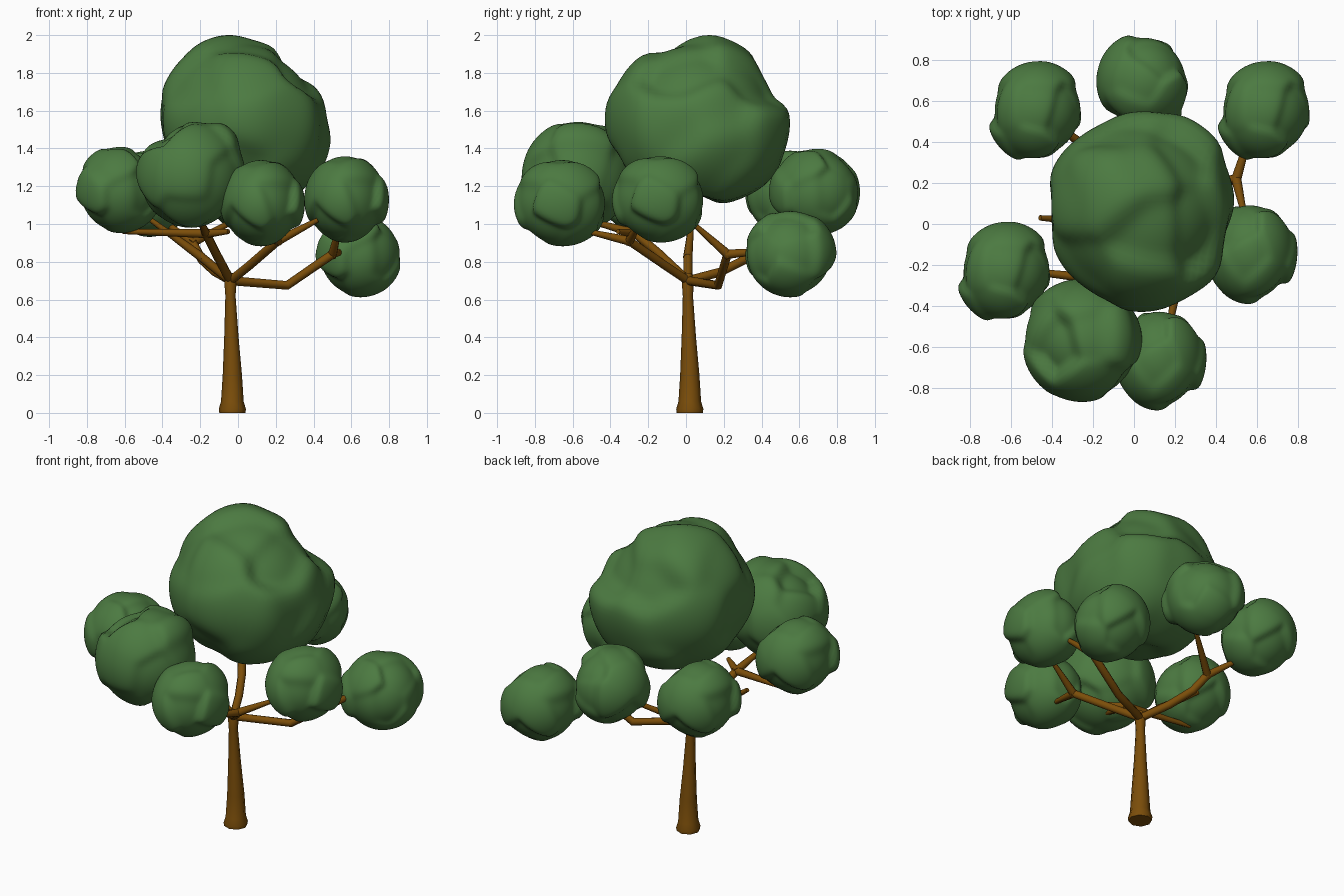
import bpy, bmesh
from math import exp, radians
from mathutils import Vector, Matrix

cube = bpy.data.objects.get("Cube")
if cube:
    bpy.data.objects.remove(cube, do_unlink=True)


def make_material(name, rgb):
    mat = bpy.data.materials.new(name)
    mat.use_nodes = True
    mat.diffuse_color = (*rgb, 1)
    mat.node_tree.nodes["Principled BSDF"].inputs["Base Color"].default_value = (*rgb, 1)
    return mat


leaf_green = make_material("leaf green", (0.072, 0.195, 0.053))
bark_brown = make_material("bark brown", (0.2, 0.076, 0.003))


def add_object(name, mesh, mat):
    """Link a smooth-shaded mesh that keeps its sharp edges."""
    mesh.name = name
    mesh.materials.clear()
    mesh.materials.append(mat)
    mesh.shade_smooth()
    mesh.set_sharp_from_angle(angle=radians(50))
    bpy.context.collection.objects.link(bpy.data.objects.new(name, mesh))


def foliage(name, center, half, guides, turn=0):
    """Lumpy ball of leaves whose radius follows guide points, fitted to a box."""
    points = [Vector(g) / 100 for g in guides]
    guide_data = [(p.normalized(), p.length) for p in points]
    bm = bmesh.new()
    bmesh.ops.create_icosphere(bm, subdivisions=5, radius=1)
    for v in bm.verts:
        d = v.co.normalized()
        weights = [exp(28 * (d.dot(n) - 1)) for n, r in guide_data]
        radius = sum(w * r for w, (n, r) in zip(weights, guide_data)) / sum(weights)
        v.co = d * radius
    bmesh.ops.rotate(bm, verts=bm.verts, matrix=Matrix.Rotation(radians(turn), 3, "Z"))
    for axis in range(3):
        values = [v.co[axis] for v in bm.verts]
        low, high = min(values), max(values)
        for v in bm.verts:
            t = (v.co[axis] - low) / (high - low)
            v.co[axis] = center[axis] + (2 * t - 1) * half[axis]
    mesh = bpy.data.meshes.new(name)
    bm.to_mesh(mesh)
    bm.free()
    add_object(name, mesh, leaf_green)


def limb(name, points):
    """Tapering round limb through (x, y, z, radius) points."""
    curve = bpy.data.curves.new(name, "CURVE")
    curve.dimensions = "3D"
    curve.bevel_depth = 1
    curve.bevel_resolution = 2
    curve.use_fill_caps = True
    spline = curve.splines.new("POLY")
    spline.points.add(len(points) - 1)
    for p, (x, y, z, r) in zip(spline.points, points):
        p.co = (x, y, z, 1)
        p.radius = r
    path = bpy.data.objects.new(name + " path", curve)
    bpy.context.collection.objects.link(path)
    graph = bpy.context.evaluated_depsgraph_get()
    mesh = bpy.data.meshes.new_from_object(path.evaluated_get(graph))
    bpy.data.objects.remove(path, do_unlink=True)
    add_object(name, mesh, bark_brown)


# Crown: guide points in hundredths around its centre, top to bottom
foliage("crown", (0.04, 0.06, 1.555), (0.45, 0.49, 0.445), [
    (-16, 11, 45), (-22, 24, 40), (3, -9, 40), (0, 24, 39),
    (-39, 4, 28), (-4, -37, 28), (28, -5, 25), (18, 28, 21), (-9, 36, 21), (-28, -26, 20),
    (43, 9, 6), (45, 14, -15), (30, 42, -10), (0, 49, -10), (-28, 39, -4),
    (-42, 27, 0), (-45, 0, -5), (-40, -26, -5), (-27, -38, 0), (4, -49, -2),
    (22, -42, -5), (38, -30, -10), (41, -12, -5),
    (42, 0, -27), (22, -30, -33), (-4, -37, -25), (-29, -21, -30), (-33, 14, -33),
    (-4, 37, -36), (26, 30, -35), (1, 22, -44), (0, -5, -41)])

# Large cluster at the front
foliage("front_cluster", (-0.25, -0.57, 1.26), (0.29, 0.3, 0.28), [
    (5, 5, 28), (22, 5, 25), (28, 4, 10), (19, -20, -3), (14, 0, -22), (-10, 0, -24),
    (-24, 0, -12), (-26, -16, 0), (-24, 10, 13), (-12, 0, 20), (0, -30, 0), (5, -22, 20),
    (-16, 27, 0), (15, 25, 0), (0, -20, -20), (0, 20, -20), (0, 22, 22)])

# Small clusters share one shape: centre and turn
small_shape = [
    (0, 5, 23), (-18, 5, 17), (14, 0, 16), (0, 19, 16), (-5, -20, 14),
    (15, 20, 0), (21, 6, 0), (13, -17, -2), (3, -23, -3), (-19, -19, -2), (-21, 6, 5),
    (-16, 19, 0), (19, 0, -14), (-15, -5, -16), (0, 16, -15), (0, -15, -18), (2, -4, -23)]
clusters = {
    "front_left_cluster": (0.13, -0.67, 1.11, 130),
    "left_cluster": (0.575, -0.15, 1.13, 130),
    "back_left_cluster": (0.635, 0.555, 0.84, 0),
    "back_cluster": (0.04, 0.68, 1.17, 70),
    "back_right_cluster": (-0.483, 0.555, 1.16, 0),
    "right_cluster": (-0.635, -0.23, 1.18, 0),
}
for name, (x, y, z, turn) in clusters.items():
    foliage(name, (x, y, z), (0.224, 0.241, 0.228), small_shape, turn)

# Trunk with flared foot
limb("trunk", [(-0.03, 0.02, 0, 0.069), (-0.03, 0.02, 0.02, 0.072), (-0.03, 0.02, 0.06, 0.06),
               (-0.03, 0.02, 0.2, 0.051), (-0.035, 0.015, 0.4, 0.038),
               (-0.04, 0.01, 0.62, 0.027), (-0.04, 0.01, 0.7, 0.033), (-0.04, 0.01, 0.74, 0.02)])

# Branches: path from the fork to a node, then twigs from that node
fork = (-0.04, 0.01, 0.7)
branches = {
    "back_left": ([(0.26, 0.17, 0.675), (0.5, 0.22, 0.84)],
                  [(0.57, 0.45, 0.86), (0.54, 0.04, 1.0)]),
    "front_left": ([(0.06, -0.11, 0.78), (0.21, -0.3, 0.91)],
                   [(0.42, -0.24, 1.02), (0.17, -0.52, 0.96)]),
    "front_right": ([(-0.12, -0.15, 0.85), (-0.17, -0.27, 0.95)],
                    [(-0.61, -0.22, 0.96), (-0.2, -0.52, 1.02), (-0.05, -0.36, 0.96)]),
    "back_right": ([(-0.12, 0.18, 0.745), (-0.19, 0.31, 0.81), (-0.24, 0.38, 0.9)],
                   [(-0.4, 0.5, 1.02), (0.0, 0.56, 1.03)]),
    "right": ([(-0.2, 0.01, 0.83)], [(-0.46, 0.03, 1.02)]),
}
for name, (path, twigs) in branches.items():
    stops = [fork] + path
    limb(name + "_branch", [(*p, 0.024) for p in stops])
    node = Vector(path[-1])
    for i, tip in enumerate(twigs):
        tip = Vector(tip)
        back = node - (tip - node).normalized() * 0.014
        near = node.lerp(tip, 0.25)
        limb(f"{name}_twig_{i + 1}", [(*back, 0.025), (*near, 0.022), (*tip, 0.013)])
